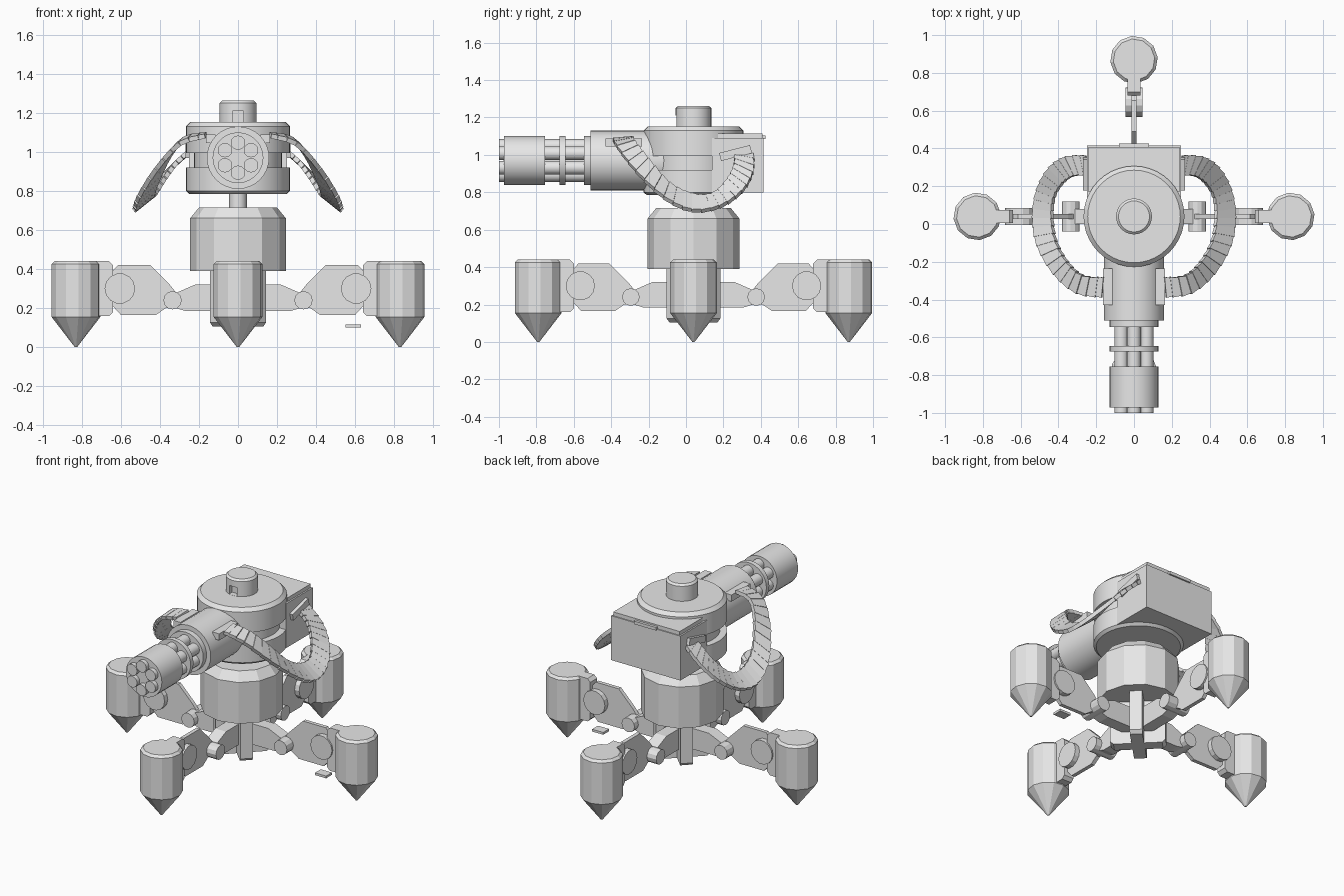
import bpy, bmesh, math
from mathutils import Vector, Matrix

if "Cube" in bpy.data.objects:
    bpy.data.objects.remove(bpy.data.objects["Cube"])

CY = 0.04  # y of the turret axis
GZ = 0.97  # height of the gun axis

grey = bpy.data.materials.new("plain_grey")
grey.diffuse_color = (0.8, 0.8, 0.8, 1)
grey.use_nodes = True
grey.node_tree.nodes["Principled BSDF"].inputs["Base Color"].default_value = grey.diffuse_color


def add(name, bm, matrix=None, smooth=False):
    if matrix:
        bm.transform(matrix)
    bmesh.ops.recalc_face_normals(bm, faces=bm.faces)
    me = bpy.data.meshes.new(name)
    bm.to_mesh(me)
    bm.free()
    me.materials.append(grey)
    ob = bpy.data.objects.new(name, me)
    bpy.context.collection.objects.link(ob)
    if smooth:
        bpy.ops.object.select_all(action='DESELECT')
        ob.select_set(True)
        bpy.context.view_layer.objects.active = ob
        bpy.ops.object.shade_smooth_by_angle(angle=math.radians(35))
    return ob


def lathe(name, profile, sides, matrix=None, smooth=False, turn=0.0):
    """Closed turned solid from (radius, height) points."""
    bm = bmesh.new()
    rings = []
    for r, z in profile:
        rings.append([bm.verts.new((r * math.cos(turn + math.tau * i / sides),
                                    r * math.sin(turn + math.tau * i / sides), z))
                      for i in range(sides)])
    for a, b in zip(rings, rings[1:]):
        for i in range(sides):
            j = (i + 1) % sides
            bm.faces.new((a[i], a[j], b[j], b[i]))
    bm.faces.new(rings[0])
    bm.faces.new(rings[-1])
    return add(name, bm, matrix, smooth)


def box(name, lo, hi, matrix=None):
    bm = bmesh.new()
    bmesh.ops.create_cube(bm, size=1)
    lo, hi = Vector(lo), Vector(hi)
    for v in bm.verts:
        v.co = Vector([(a + b) / 2 + c * (b - a) for a, b, c in zip(lo, hi, v.co)])
    return add(name, bm, matrix)


def plate(name, outline, width, matrix=None):
    """Side outline in x and z, given thickness along y."""
    bm = bmesh.new()
    face = bm.faces.new([bm.verts.new((x, -width / 2, z)) for x, z in outline])
    ext = bmesh.ops.extrude_face_region(bm, geom=[face])
    for v in ext["geom"]:
        if isinstance(v, bmesh.types.BMVert):
            v.co.y += width
    return add(name, bm, matrix)


T = Matrix.Translation
axis = T((0, CY, 0))
sideways = Matrix.Rotation(math.pi / 2, 4, 'X')  # turns z to -y

# Four legs
for k in range(4):
    m = axis @ Matrix.Rotation(k * math.pi / 2, 4, 'Z')
    lathe("foot", [(0.006, 0), (0.126, 0.155), (0.126, 0.425), (0.11, 0.44)], 12,
          m @ T((0.83, 0, 0)), turn=0.1)
    plate("foot_bracket", [(0.64, 0.18), (0.66, 0.16), (0.78, 0.16), (0.78, 0.44),
                           (0.66, 0.44), (0.64, 0.42)], 0.07, m)
    lathe("knee", [(0.078, -0.045), (0.078, 0.045)], 14, m @ T((0.605, 0, 0.30)) @ sideways)
    plate("upper_leg", [(0.335, 0.20), (0.37, 0.20), (0.42, 0.165), (0.60, 0.165), (0.65, 0.22),
                        (0.66, 0.37), (0.615, 0.42), (0.45, 0.42), (0.35, 0.32), (0.31, 0.27)],
          0.025, m)
    lathe("hip", [(0.047, -0.08), (0.047, 0.08)], 12, m @ T((0.335, 0, 0.24)) @ sideways)
    plate("inner_arm", [(0, 0.185), (0.27, 0.185), (0.335, 0.205), (0.335, 0.27),
                        (0.22, 0.32), (0, 0.32)], 0.08, m)
    # Upright rib between the legs
    plate("base_rib", [(0, 0.105), (0.145, 0.105), (0.165, 0.125), (0.165, 0.40), (0, 0.40)],
          0.075, m @ Matrix.Rotation(math.pi / 4, 4, 'Z'))

# Loose plate below one knee
box("small_plate", (0.55, 0.01, 0.10), (0.63, 0.07, 0.115))

# Base drum and neck
lathe("base_drum", [(0.245, 0.39), (0.245, 0.66), (0.20, 0.715)], 12, axis)
lathe("neck", [(0.045, 0.70), (0.045, 0.80)], 16, axis, True)

# Turret with a recessed waist
lathe("turret", [(0.25, 0.785), (0.267, 0.80), (0.267, 0.92), (0.225, 0.92), (0.225, 0.995),
                 (0.267, 0.995), (0.267, 1.13), (0.245, 1.152)], 40, axis, True)
cap = lathe("top_cap", [(0.095, 1.14), (0.095, 1.25), (0.082, 1.262)], 32, axis, True)
cutter = box("cap_notch_cutter", (-0.028, CY - 0.12, 1.153), (0.028, CY - 0.06, 1.21))
cutter.hide_render = True
cutter.hide_viewport = True
notch = cap.modifiers.new("notch", 'BOOLEAN')
notch.operation = 'DIFFERENCE'
notch.object = cutter

# Ammunition box
box("ammo_box", (-0.25, 0.14, 0.80), (0.25, 0.415, 1.09))
box("ammo_lid", (-0.24, 0.17, 1.09), (0.24, 0.408, 1.115))
box("lid_hinge", (-0.08, 0.405, 1.085), (0.08, 0.425, 1.105))

# Rotary gun
gun = T((0, 0, GZ)) @ sideways
lathe("gun_housing", [(0.16, 0.0), (0.16, 0.51)], 32, gun, True)
lathe("gun_collar", [(0.13, 0.50), (0.13, 0.545)], 28, gun, True)
lathe("gun_ring", [(0.13, 0.645), (0.13, 0.675)], 28, gun, True)
lathe("gun_shroud", [(0.13, 0.755), (0.13, 0.972)], 28, gun, True)
lathe("gun_spindle", [(0.035, 0.50), (0.035, 0.975)], 12, gun, True)
for i in range(6):
    a = math.pi / 2 + i * math.tau / 6
    lathe("barrel", [(0.037, 0.50), (0.037, 1.0)], 12,
          gun @ T((0.077 * math.cos(a), 0.077 * math.sin(a), 0)), True)

# Feed belts: overlapping slabs between an outer and an inner edge curve
OUTER = [(0.17, -0.39, 1.08), (0.30, -0.37, 1.04), (0.42, -0.27, 0.91), (0.51, -0.12, 0.77),
         (0.535, 0.03, 0.70), (0.515, 0.18, 0.72), (0.45, 0.30, 0.80), (0.36, 0.36, 0.90),
         (0.25, 0.365, 1.00)]
INNER = [(0.16, -0.28, 1.09), (0.27, -0.27, 1.07), (0.35, -0.20, 0.98), (0.41, -0.09, 0.85),
         (0.43, 0.03, 0.79), (0.42, 0.14, 0.79), (0.37, 0.22, 0.87), (0.31, 0.255, 0.95),
         (0.24, 0.25, 1.01)]


def curve_at(pts, t):
    """Smooth point on a path, t from 0 to 1."""
    n = len(pts) - 1
    i = min(int(t * n), n - 1)
    u = t * n - i
    a, b, c, d = [Vector(pts[min(max(i + k, 0), n)]) for k in (-1, 0, 1, 2)]
    return 0.5 * (2 * b + (c - a) * u + (2 * a - 5 * b + 4 * c - d) * u * u
                  + (3 * b - a - 3 * c + d) * u ** 3)


SEGMENTS = 24
for side, label in ((1, "right"), (-1, "left")):
    bm = bmesh.new()
    for s in range(SEGMENTS):
        ends = []
        for t, pinch in ((s / SEGMENTS, 0.0), ((s + 0.98) / SEGMENTS, 0.05)):
            o, n = curve_at(OUTER, t), curve_at(INNER, t)
            ends += [o.lerp(n, pinch), n.lerp(o, pinch)]
        o0, n0, o1, n1 = ends
        up = (n0 - o0).cross(o1 - o0).normalized() * 0.012
        top = [bm.verts.new(p + up) for p in (o0, n0, n1, o1)]
        low = [bm.verts.new(p - up) for p in (o0, n0, n1, o1)]
        bm.faces.new(top)
        bm.faces.new(low[::-1])
        for i in range(4):
            j = (i + 1) % 4
            bm.faces.new((top[i], low[i], low[j], top[j]))
    mirror = Matrix.Scale(side, 4, (1, 0, 0))
    add(label + "_feed_belt", bm, mirror)
    # Sockets where the belt meets the gun and the box
    box(label + "_gun_socket", (0.115, -0.43, 1.045), (0.165, -0.235, 1.088), mirror)
    box(label + "_box_socket", (-0.02, -0.085, -0.022), (0.02, 0.085, 0.022),
        mirror @ T((0.25, 0.265, 1.01)) @ Matrix.Rotation(0.25, 4, 'X'))
